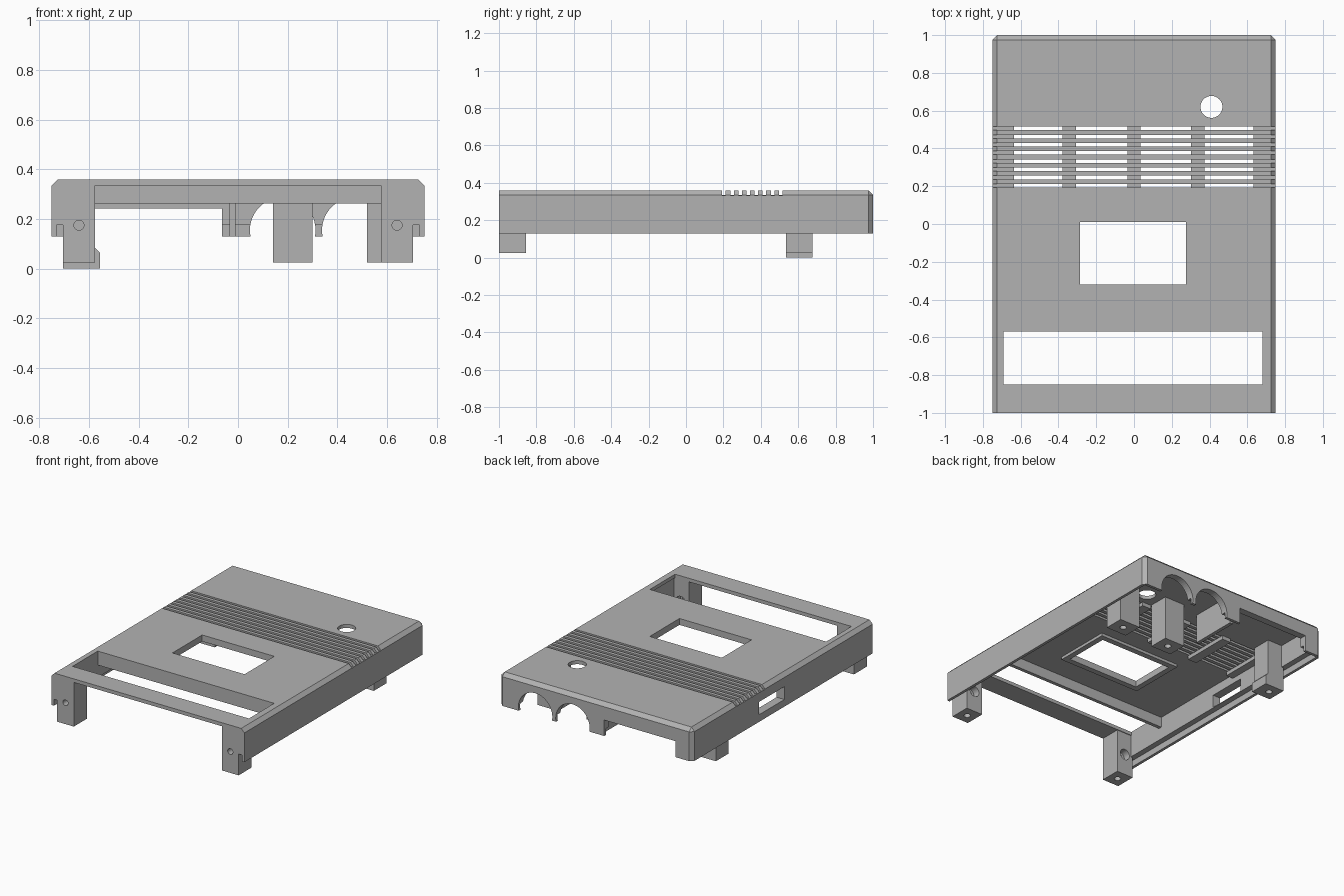
import bpy, bmesh, math
from mathutils import Matrix, Vector

if "Cube" in bpy.data.objects:
    bpy.data.objects.remove(bpy.data.objects["Cube"])

grey = bpy.data.materials.new("plain grey")
grey.use_nodes = True
grey.diffuse_color = (0.45, 0.45, 0.45, 1)
grey.node_tree.nodes["Principled BSDF"].inputs["Base Color"].default_value = grey.diffuse_color


def finish(name, bm):
    mesh = bpy.data.meshes.new(name)
    bmesh.ops.recalc_face_normals(bm, faces=bm.faces)
    bm.to_mesh(mesh)
    bm.free()
    mesh.materials.append(grey)
    obj = bpy.data.objects.new(name, mesh)
    bpy.context.collection.objects.link(obj)
    return obj


def box(name, x, y, z, bevel=None, width=0.025):
    """Box from (low, high) spans; bevel picks edges by their midpoint."""
    bm = bmesh.new()
    bmesh.ops.create_cube(bm, size=1)
    for v in bm.verts:
        v.co = Vector([(s[0] + s[1]) / 2 + c * (s[1] - s[0]) for s, c in zip((x, y, z), v.co)])
    if bevel:
        edges = [e for e in bm.edges if bevel((e.verts[0].co + e.verts[1].co) / 2)]
        bmesh.ops.bevel(bm, geom=edges, offset=width, segments=1, affect='EDGES')
    return finish(name, bm)


def rod(name, centre, radius, length, axis):
    bm = bmesh.new()
    turn = Matrix.Rotation(math.pi / 2, 4, 'X') if axis == 'y' else Matrix()
    bmesh.ops.create_cone(bm, cap_ends=True, segments=48, radius1=radius, radius2=radius,
                          depth=length, matrix=Matrix.Translation(centre) @ turn)
    return finish(name, bm)


def cut(obj, cutters):
    """Subtract the cutters, bake the result and remove them."""
    for c in cutters:
        m = obj.modifiers.new("cut", 'BOOLEAN')
        m.operation, m.solver, m.object = 'DIFFERENCE', 'EXACT', c
        c.hide_render = True
    graph = bpy.context.evaluated_depsgraph_get()
    mesh = bpy.data.meshes.new_from_object(obj.evaluated_get(graph))
    obj.modifiers.clear()
    obj.data = mesh
    for c in cutters:
        bpy.data.objects.remove(c)


TOP, ROOF, RIM, STEP, LOW = 0.36, 0.335, 0.13, 0.175, -0.1

# Outer shell, chamfered along the sides and the back
shell = box("shell", (-0.75, 0.75), (-1, 1), (RIM, TOP),
            lambda p: (p.z > 0.3 and (abs(p.x) > 0.7 or p.y > 0.9))
            or (abs(p.x) > 0.7 and p.y > 0.9))
cutters = [
    box("cavity", (-0.69, 0.69), (-0.97, 0.95), (LOW, ROOF)),
    box("rim_step", (-0.73, 0.73), (-1.1, 0.98), (LOW, STEP)),
    box("front_gap", (-0.705, 0.705), (-1.1, -0.9), (LOW, ROOF)),
    box("front_window", (-0.69, 0.68), (-0.85, -0.57), (0.2, 0.5)),
    box("middle_window", (-0.285, 0.275), (-0.32, 0.01), (0.2, 0.5)),
    box("back_notch", (-0.62, -0.065), (0.9, 1.1), (LOW, 0.242)),
    box("side_port", (-0.8, -0.6), (-0.02, 0.26), (0.18, 0.27)),
    rod("top_hole", (0.41, 0.62, TOP), 0.058, 0.2, 'z'),
]
cutters += [rod("arch", (x, 1, 0.155), 0.132, 0.2, 'y') for x in (0.18, 0.47)]
pitch = 0.0433
for i in range(8):
    y = 0.203 + i * pitch
    cutters.append(box("slot", (-0.8, 0.8), (y - 0.0095, y + 0.0095), (0.333, 0.5)))
cut(shell, cutters)

# Ribs carrying the vent bars
for x in (-0.67, -0.343, 0, 0.337, 0.667):
    box("vent_rib", (x - 0.035, x + 0.035), (0.18, 0.53), (0.308, ROOF))

# Cross rib behind the front window
box("cross_rib", (-0.695, 0.695), (-0.57, -0.545), (0.262, ROOF))

# Raised frame under the middle window
frame = box("window_frame", (-0.325, 0.315), (-0.36, 0.05), (0.315, ROOF))
cut(frame, [box("frame_hole", (-0.285, 0.275), (-0.32, 0.01), (0.2, 0.5))])

# Inner wall beside the arches
box("inner_wall", (-0.035, -0.01), (0.62, 0.96), (RIM, ROOF))

# Front legs with a countersunk side screw and a screw hole below
for side in (-1, 1):
    x = 0.64 * side
    leg = box("front_leg", (x - 0.065, x + 0.065), (-1, -0.855), (0.025, ROOF))
    cut(leg, [rod("screw", (x, -0.95, STEP), 0.02, 0.4, 'y'),
              rod("screw_head", (x, -0.855, STEP), 0.038, 0.1, 'y'),
              rod("foot_hole", (x, -0.93, 0), 0.022, 0.2, 'z')])

# Back posts
for name, x0, x1, z0 in (("middle_post", 0.14, 0.3, 0.025), ("left_post", 0.52, 0.68, 0.025),
                         ("right_post", -0.705, -0.575, 0)):
    post = box(name, (x0, x1), (0.535, 0.675), (z0, ROOF))
    cut(post, [rod("foot_hole", ((x0 + x1) / 2, 0.605, 0), 0.022, 0.2, 'z')])

# Chamfered foot on the right post
box("post_foot", (-0.58, -0.555), (0.535, 0.675), (0, 0.085),
    lambda p: p.x > -0.56 and p.z > 0.08, 0.02)
